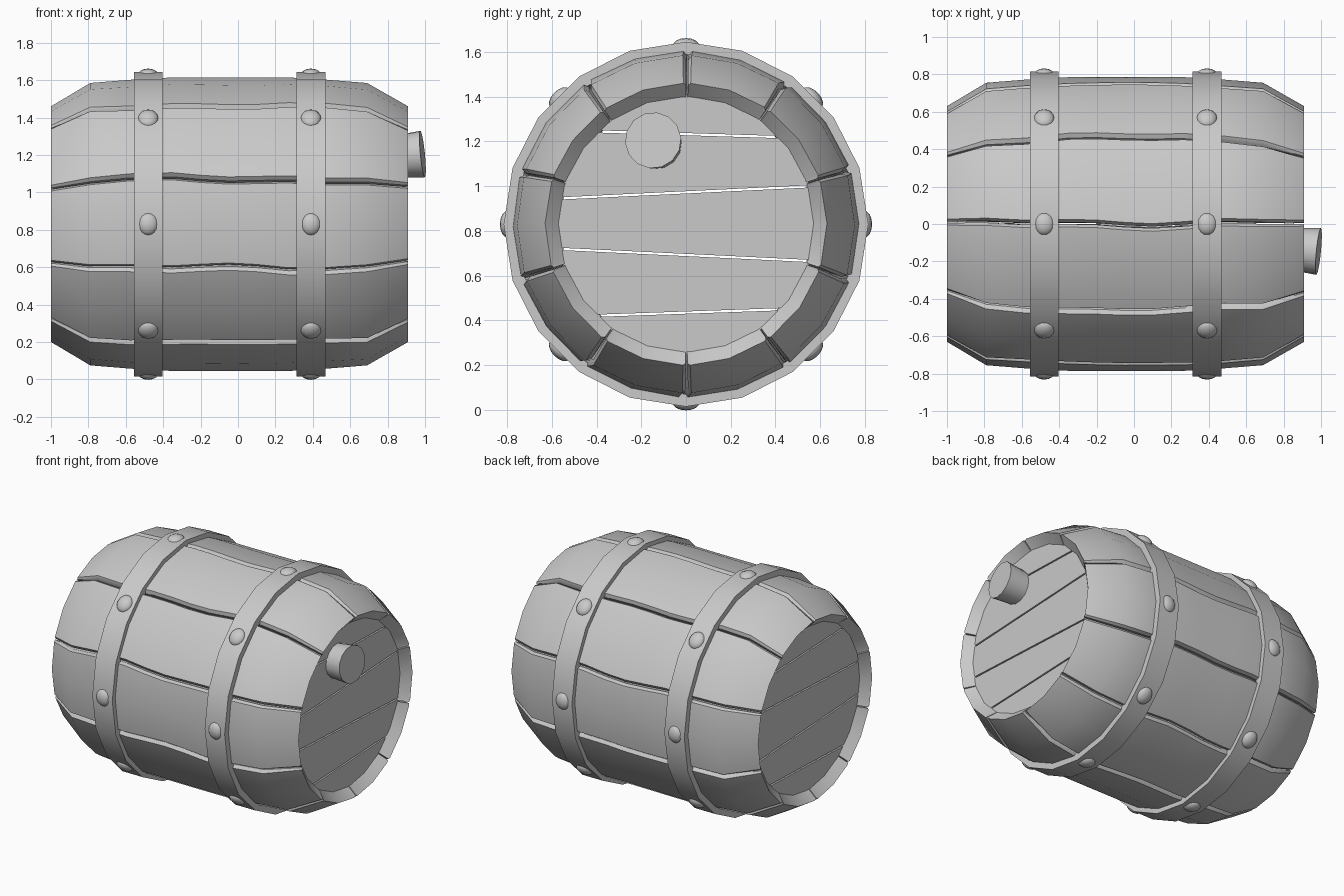
import bpy, bmesh, math, random
from mathutils import Matrix, Vector

random.seed(4)
cube = bpy.data.objects.get("Cube")
if cube:
    bpy.data.objects.remove(cube, do_unlink=True)

CZ = 0.83          # height of the barrel axis
MID = -0.045       # middle of the barrel along x
SIDES = 20
STAVES = 10

grey = bpy.data.materials.new("plain grey")
grey.use_nodes = True
grey.diffuse_color = (0.588, 0.588, 0.588, 1)
grey.node_tree.nodes["Principled BSDF"].inputs["Base Color"].default_value = grey.diffuse_color


def finish(bm, name, angle=35):
    """Turn a bmesh into a grey object, smooth below the given angle."""
    bmesh.ops.recalc_face_normals(bm, faces=bm.faces)
    mesh = bpy.data.meshes.new(name)
    bm.to_mesh(mesh)
    bm.free()
    obj = bpy.data.objects.new(name, mesh)
    bpy.context.collection.objects.link(obj)
    mesh.materials.append(grey)
    bpy.ops.object.select_all(action="DESELECT")
    obj.select_set(True)
    bpy.context.view_layer.objects.active = obj
    bpy.ops.object.shade_smooth_by_angle(angle=math.radians(angle))
    return obj


def polar(x, r, a):
    return Vector((x, r * math.cos(a), CZ + r * math.sin(a)))


def sweep(bm, sections, closed):
    """Join equal closed sections (lists of points) with quads."""
    rows = [[bm.verts.new(p) for p in s] for s in sections]
    n = len(rows[0])
    pairs = list(zip(rows, rows[1:] + rows[:1])) if closed else list(zip(rows, rows[1:]))
    for a, b in pairs:
        for i in range(n):
            j = (i + 1) % n
            bm.faces.new((a[i], a[j], b[j], b[i]))
    return rows


# Outer outline of the barrel, x and radius
outline = [(-1, .63), (-.79, .755), (-.58, .772), (-.35, .785), (-.2, .785), (-.05, .785),
           (.1, .785), (.27, .785), (.48, .772), (.69, .755), (.91, .63)]


def make_seam():
    """Gently wandering angle offset along one joint."""
    p, q = random.uniform(0, 6), random.uniform(0, 6)
    return lambda x: 0.014 * math.sin(4 * x + p) + 0.010 * math.sin(9 * x + q)


# Staves
seams = [make_seam() for _ in range(STAVES)]
step = 2 * math.pi / STAVES
for k in range(STAVES):
    start = math.pi / 2 + k * step
    lower, upper = seams[k], seams[(k + 1) % STAVES]
    gap, bevel = 0.006, 0.026
    # how far across, angle inset and drop in radius
    cuts = [(0, gap, .022), (0, bevel, 0), (.5, 0, 0), (1, -bevel, 0), (1, -gap, .022)]
    sections = []
    for t, inset, drop in cuts:
        def at(x):
            return start + t * step + inset + (1 - t) * lower(x) + t * upper(x)
        outer = [polar(x, r - drop * (.4 if r < .7 else 1), at(x)) for x, r in outline]
        inner = [polar(min(max(x, -.94), .85), .565, at(x)) for x, r in outline]
        sections.append(outer + inner[::-1])
    bm = bmesh.new()
    rows = sweep(bm, sections, False)
    n = len(outline)
    for row in (rows[0], rows[-1]):
        for i in range(n - 1):
            bm.faces.new((row[i], row[i + 1], row[-i - 2], row[-i - 1]))
    finish(bm, f"stave_{k + 1}")

# Hoops and their rivets
for side, sign in (("right", -1), ("left", 1)):
    cx = MID + sign * 0.435
    section = [(cx - .077, .76), (cx - .077, .815), (cx + .077, .815), (cx + .077, .76)]
    bm = bmesh.new()
    sweep(bm, [[polar(x, r, i * 2 * math.pi / SIDES) for x, r in section]
               for i in range(SIDES)], True)
    finish(bm, f"hoop_{side}")

    bm = bmesh.new()
    for i in range(8):
        a = i * math.pi / 4
        place = (Matrix.Translation(polar(cx, .797, a)) @ Matrix.Rotation(a, 4, "X")
                 @ Matrix.Diagonal((.055, .06, .036, 1)).to_4x4())
        place = (Matrix.Translation(polar(cx, .797, a)) @ Matrix.Rotation(a, 4, "X")
                 @ Matrix.Diagonal((.055, .035, .06, 1)))
        bmesh.ops.create_uvsphere(bm, u_segments=14, v_segments=8, radius=1, matrix=place)
    finish(bm, f"rivets_{side}", 60)

# End boards: a disc sliced into planks with slightly slanted joints
joints = [(.415, .455), (.72, .665), (.945, 1.0), (1.25, 1.215)]


def trim(bm, joint, keep_above):
    """Cut the board along a joint and close the cut."""
    direction = Vector((0, 1.14, joint[1] - joint[0])).normalized()
    up = Vector((0, -direction.z, direction.y))
    normal = -up if keep_above else up
    point = Vector((0, -.57, joint[0])) - normal * .005
    cut = bmesh.ops.bisect_plane(bm, geom=bm.verts[:] + bm.edges[:] + bm.faces[:],
                                 plane_co=point, plane_no=normal, clear_outer=True)
    edges = [e for e in cut["geom_cut"] if isinstance(e, bmesh.types.BMEdge)]
    bmesh.ops.edgeloop_fill(bm, edges=edges)


for side, cx in (("right", -.92), ("left", .83)):
    for k in range(len(joints) + 1):
        bm = bmesh.new()
        bmesh.ops.create_cone(bm, cap_ends=True, segments=SIDES, radius1=.58, radius2=.58, depth=.05,
                              matrix=Matrix.Translation((cx, 0, CZ)) @ Matrix.Rotation(math.pi / 2, 4, "Y"))
        if k > 0:
            trim(bm, joints[k - 1], True)
        if k < len(joints):
            trim(bm, joints[k], False)
        finish(bm, f"end_board_{side}_{k + 1}")

# Tilted, flared plug in the left end
bm = bmesh.new()
axis = Vector((1, -.1, .1)).normalized()
turn = Vector((0, 0, 1)).rotation_difference(axis).to_matrix().to_4x4()
bmesh.ops.create_cone(bm, cap_ends=True, segments=14, radius1=.112, radius2=.126, depth=.17,
                      matrix=Matrix.Translation(Vector((.987, -.147, 1.205)) - axis * .085) @ turn)
finish(bm, "plug")
